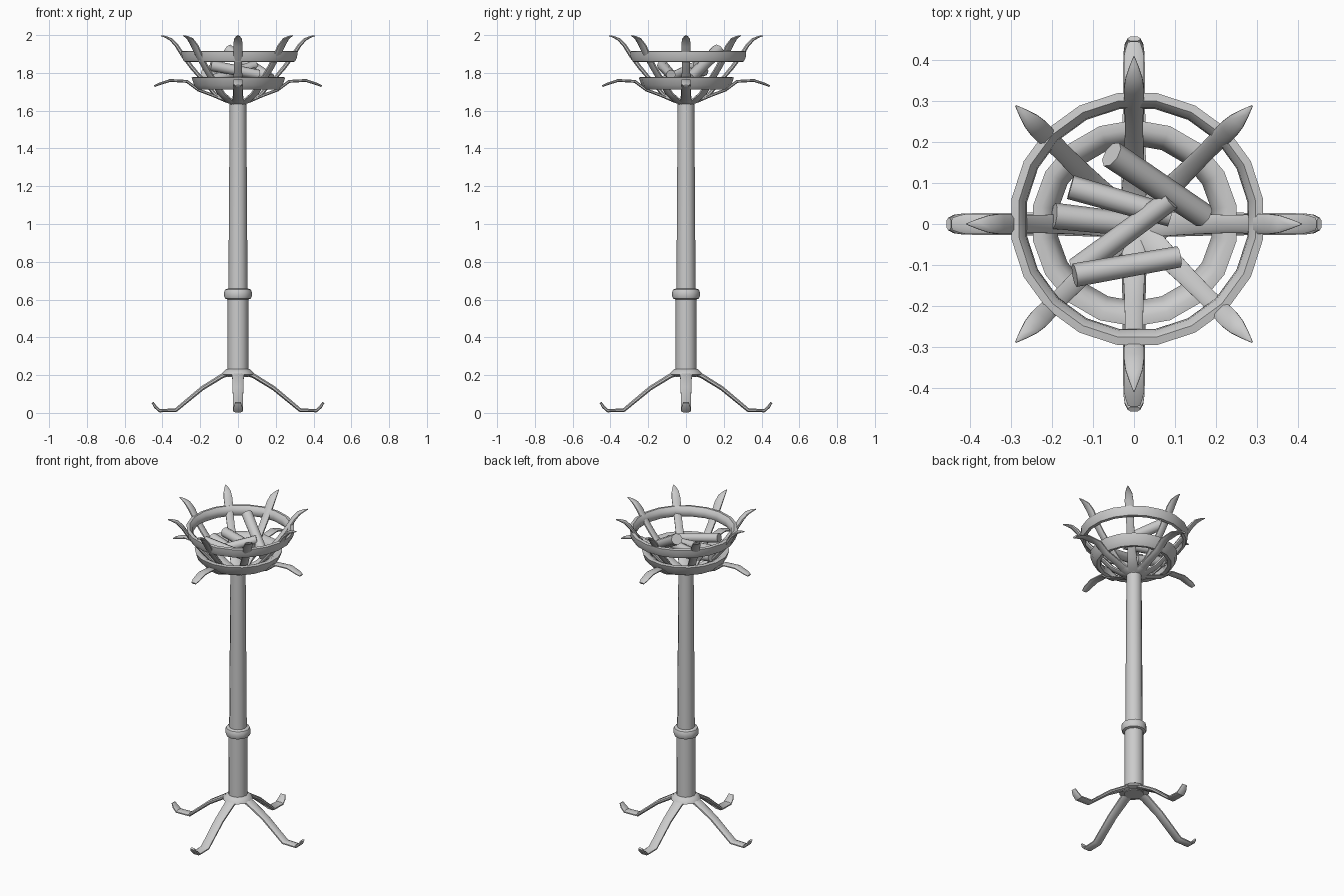
import bpy, bmesh, math
from mathutils import Vector, Matrix

if "Cube" in bpy.data.objects:
    bpy.data.objects.remove(bpy.data.objects["Cube"])


def finish(bm, name, angle=35):
    bmesh.ops.recalc_face_normals(bm, faces=bm.faces)
    me = bpy.data.meshes.new(name)
    bm.to_mesh(me)
    bm.free()
    ob = bpy.data.objects.new(name, me)
    bpy.context.collection.objects.link(ob)
    bpy.ops.object.select_all(action='DESELECT')
    ob.select_set(True)
    bpy.context.view_layer.objects.active = ob
    bpy.ops.object.shade_smooth_by_angle(angle=math.radians(angle))
    return ob


def skin(bm, loops, closed=False):
    """Bridge equal-length loops of points; cap the ends when open."""
    rows = [[bm.verts.new(p) for p in loop] for loop in loops]
    n = len(rows[0])
    pairs = list(zip(rows, rows[1:])) + ([(rows[-1], rows[0])] if closed else [])
    for a, b in pairs:
        for i in range(n):
            j = (i + 1) % n
            bm.faces.new((a[i], a[j], b[j], b[i]))
    if not closed:
        bm.faces.new(rows[0][::-1])
        bm.faces.new(rows[-1])


def lathe(name, profile, sides):
    bm = bmesh.new()
    skin(bm, [[(r * math.cos(math.tau * i / sides), r * math.sin(math.tau * i / sides), z)
               for i in range(sides)] for r, z in profile])
    return finish(bm, name)


def strip(name, path, angle):
    """Forged bar swept along (radius, height, width, thickness) points."""
    bm = bmesh.new()
    section = [(-.5, -.2), (-.3, -.5), (.3, -.5), (.5, -.2), (.5, .2), (.3, .5), (-.3, .5), (-.5, .2)]
    loops = []
    for k, (r, z, w, t) in enumerate(path):
        a, b = path[max(k - 1, 0)], path[min(k + 1, len(path) - 1)]
        d = Vector((b[0] - a[0], b[1] - a[1])).normalized()
        loops.append([(r - d.y * v * t, u * w, z + d.x * v * t) for u, v in section])
    skin(bm, loops)
    bm.transform(Matrix.Rotation(angle, 4, 'Z'))
    return finish(bm, name)


def hoop(name, centre, section, sides):
    bm = bmesh.new()
    loops = []
    for i in range(sides):
        a = math.tau * (i + .5) / sides
        loops.append([(centre[0] + r * math.cos(a), centre[1] + r * math.sin(a), z) for r, z in section])
    skin(bm, loops, closed=True)
    return finish(bm, name, 50)


def log(name, a, b, r):
    a, b = Vector(a), Vector(b)
    d = b - a
    bm = bmesh.new()
    bmesh.ops.create_cone(bm, cap_ends=True, segments=8, radius1=r, radius2=r * .9, depth=d.length)
    bm.transform(Matrix.Translation((a + b) / 2) @ d.to_track_quat('Z', 'Y').to_matrix().to_4x4())
    return finish(bm, name, 50)


# Pole and its collars
lathe("lower_pole", [(.056, .19), (.055, .63)], 12)
lathe("upper_pole", [(.051, .62), (.044, 1.64)], 12)
lathe("middle_collar", [(.055, .6), (.068, .605), (.073, .617), (.073, .64), (.068, .652), (.055, .658)], 12)
lathe("base_collar", [(.06, .195), (.088, .203), (.083, .213), (.062, .232), (.05, .234)], 12)

# Four splayed legs with upturned toes
leg = [(.03, .215, .065, .025), (.085, .195, .062, .025), (.19, .13, .056, .023), (.33, .014, .054, .02),
       (.415, .012, .052, .018), (.438, .032, .045, .016), (.452, .055, .03, .012)]
# Tall basket spikes
spike = [(.015, 1.638, .07, .02), (.07, 1.655, .06, .02), (.125, 1.69, .052, .02), (.19, 1.765, .046, .02),
         (.245, 1.83, .044, .022), (.29, 1.89, .046, .022), (.325, 1.945, .05, .02),
         (.355, 1.977, .042, .016), (.385, 1.991, .022, .01), (.408, 1.997, .004, .005)]
# Lower hooks that bend outwards
hook = [(.015, 1.635, .08, .016), (.06, 1.65, .06, .016), (.13, 1.68, .05, .016), (.21, 1.71, .048, .016),
        (.27, 1.755, .048, .016), (.36, 1.76, .05, .015), (.42, 1.74, .045, .013), (.443, 1.73, .03, .01)]
for i in range(8):
    strip(f"basket_spike_{i + 1}", spike, i * math.pi / 4)
for i in range(4):
    strip(f"leg_{i + 1}", leg, i * math.pi / 2)
    strip(f"basket_hook_{i + 1}", hook, i * math.pi / 2)

# Basket hoops
hoop("lower_hoop", (.002, .002), [(.252, 1.776), (.238, 1.735), (.216, 1.712), (.195, 1.716),
                                  (.19, 1.735), (.208, 1.768), (.23, 1.779)], 18)
hoop("upper_hoop", (.008, .012), [(.311, 1.914), (.309, 1.885), (.298, 1.86), (.282, 1.857),
                                  (.272, 1.872), (.275, 1.9), (.292, 1.917)], 20)

# Pile of logs
logs = [((-.055, .17, 1.92), (.17, .02, 1.77), .034), ((-.155, .09, 1.81), (.09, .02, 1.8), .03),
        ((-.195, .02, 1.79), (-.015, 0, 1.75), .032), ((-.145, -.125, 1.84), (.11, -.08, 1.79), .029),
        ((-.14, -.11, 1.76), (.09, .06, 1.84), .029)]
for i, (a, b, r) in enumerate(logs):
    log(f"log_{i + 1}", a, b, r)
